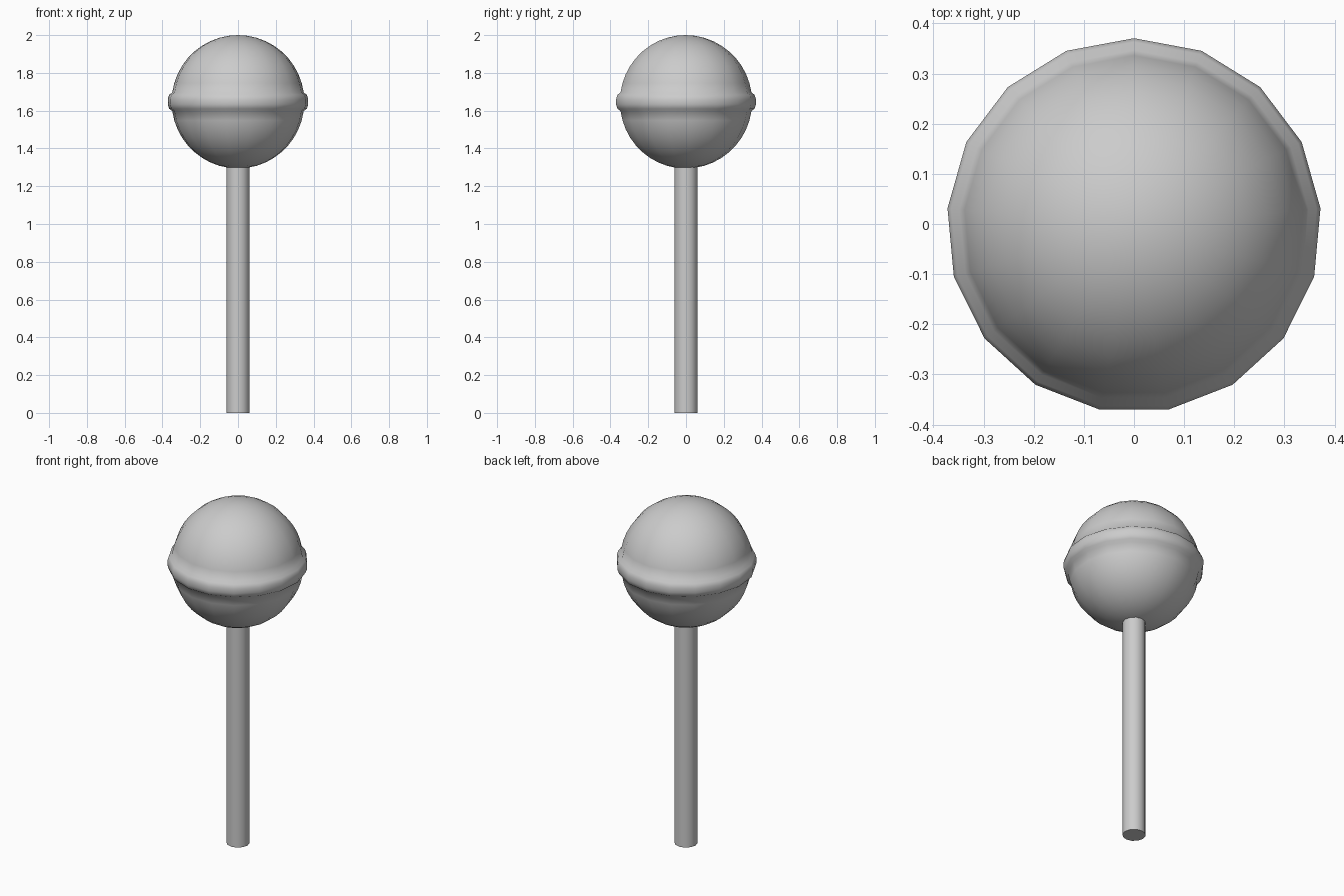
import bpy, bmesh
from math import sin, cos, pi, radians

if "Cube" in bpy.data.objects:
    bpy.data.objects.remove(bpy.data.objects["Cube"])

CZ, R, OFF = 1.647, 0.353, -0.003   # ball centre height, radius, centring offset


def lathe(name, profile, sides, start, y=0.0, angle=40):
    """Revolve (radius, z) points about z; zero radii become poles."""
    bm = bmesh.new()
    rings = []
    for r, z in profile:
        n = 1 if r < 1e-6 else sides
        rings.append([bm.verts.new((r * cos(start + 2 * pi * i / sides),
                                    y + r * sin(start + 2 * pi * i / sides), z))
                      for i in range(n)])
    for a, b in zip(rings, rings[1:]):
        for i in range(sides):
            j = (i + 1) % sides
            quad = [a[i % len(a)], a[j % len(a)], b[j % len(b)], b[i % len(b)]]
            bm.faces.new(list(dict.fromkeys(quad)))
    bmesh.ops.recalc_face_normals(bm, faces=bm.faces)
    me = bpy.data.meshes.new(name)
    bm.to_mesh(me)
    bm.free()
    ob = bpy.data.objects.new(name, me)
    bpy.context.collection.objects.link(ob)
    bpy.ops.object.select_all(action='DESELECT')
    bpy.context.view_layer.objects.active = ob
    ob.select_set(True)
    bpy.ops.object.shade_smooth_by_angle(angle=radians(angle))
    return ob


# Candy ball with a raised rounded band round the middle
lower = [(R * sin(t), CZ - R * cos(t)) for t in [radians(82) * i / 10 for i in range(11)]]
upper = [(r, 2 * CZ - z) for r, z in reversed(lower)]
band = [(0.366, CZ - 0.037), (0.3735, CZ - 0.013), (0.3735, CZ + 0.013), (0.366, CZ + 0.037)]
lathe("candy_ball", lower + band + upper, 17, pi / 2, OFF, 80)

# Stick
lathe("stick", [(0, 0), (0.062, 0), (0.062, 1.33), (0, 1.33)], 12, 0)
